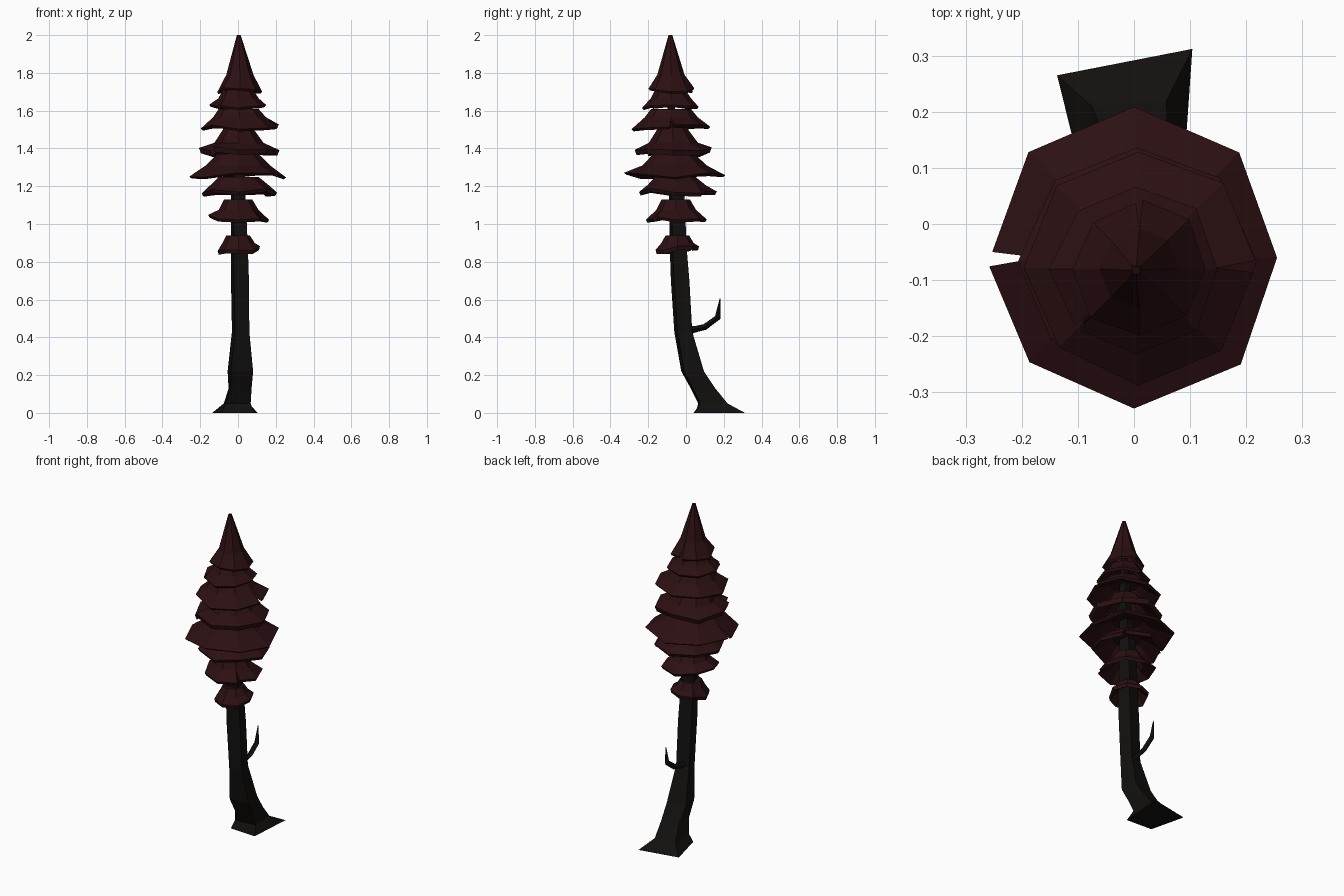
import bpy, math, random

if "Cube" in bpy.data.objects:
    bpy.data.objects.remove(bpy.data.objects["Cube"])

random.seed(4)


def material(name, color):
    m = bpy.data.materials.new(name)
    m.diffuse_color = (*color, 1)
    m.use_nodes = True
    m.node_tree.nodes["Principled BSDF"].inputs["Base Color"].default_value = m.diffuse_color
    return m


BARK = material("bark", (0.006, 0.005, 0.004))
LEAF = material("foliage", (0.025, 0.005, 0.006))


def add_mesh(name, verts, faces, mat):
    me = bpy.data.meshes.new(name)
    me.from_pydata(verts, [], faces)
    me.materials.append(mat)
    ob = bpy.data.objects.new(name, me)
    bpy.context.collection.objects.link(ob)
    return ob


def loft(name, rings, mat):
    """Skin a list of equal-length closed rings, with both ends capped."""
    n = len(rings[0])
    verts = [p for r in rings for p in r]
    faces = [(k * n + i, k * n + (i + 1) % n, (k + 1) * n + (i + 1) % n, (k + 1) * n + i)
             for k in range(len(rings) - 1) for i in range(n)]
    last = (len(rings) - 1) * n
    faces += [tuple(reversed(range(n))), tuple(range(last, last + n))]
    return add_mesh(name, verts, faces, mat)


def square_ring(z, x0, x1, y0, y1, twist):
    """Four-sided ring, twisted inside the given x and y limits."""
    ang = [math.radians(225 + twist + 90 * i) for i in range(4)]
    s = max(abs(math.cos(a)) for a in ang)
    return [((x0 + x1) / 2 + (x1 - x0) / 2 * math.cos(a) / s,
             (y0 + y1) / 2 + (y1 - y0) / 2 * math.sin(a) / s, z) for a in ang]


# Trunk: skewed square foot, leaning then straightening upward
foot = [(-0.084, 0.05, 0), (0.085, 0.04, 0), (0.104, 0.312, 0), (-0.137, 0.265, 0)]
trunk_rings = [foot] + [square_ring(*r) for r in [
    (0.05, -0.075, 0.067, 0.065, 0.22, 4),
    (0.13, -0.05, 0.072, 0.025, 0.155, 6),
    (0.22, -0.055, 0.08, -0.025, 0.095, 8),
    (0.43, -0.032, 0.06, -0.062, 0.033, 12),
    (0.70, -0.037, 0.058, -0.08, 0.018, 12),
    (0.88, -0.038, 0.052, -0.086, 0.003, 12),
    (1.15, -0.036, 0.04, -0.09, -0.008, 10),
    (1.50, -0.026, 0.03, -0.1, -0.05, 10),
    (1.80, -0.012, 0.015, -0.095, -0.07, 10)]]
loft("trunk", trunk_rings, BARK)

# Dead branch: bent twig on the back of the trunk
path = [(0.0, 0.435, 0.028), (0.045, 0.442, 0.017), (0.10, 0.455, 0.016),
        (0.168, 0.505, 0.016), (0.18, 0.605, 0.002)]
branch_rings = []
for k, (y, z, r) in enumerate(path):
    a, b = path[max(k - 1, 0)], path[min(k + 1, len(path) - 1)]
    t = math.atan2(b[1] - a[1], b[0] - a[0])
    branch_rings.append([(0.01 + r * math.cos(q), y - r * math.sin(q) * math.sin(t),
                          z + r * math.sin(q) * math.cos(t))
                         for q in (math.tau * i / 4 for i in range(4))])
loft("dead_branch", branch_rings, BARK)


def foliage_tier(name, cx, cy, top, mid, rim, lip, seam, sides=8):
    """Hollow flared skirt wrapped round the trunk, left open at one seam.
    top, mid and rim are (z, radius) pairs; lip is the rim thickness."""
    ax, ay = -0.002, -0.085 + max(0, 1.7 - top[0]) * 0.05
    profile = [(top[0], min(0.03, top[1])), top, mid, rim,
               (rim[0] - lip, rim[1] * 0.95),
               (mid[0] - 0.02, mid[1] * 0.88),
               (top[0] - 0.02, top[1] * 0.75),
               (top[0] - 0.02, min(0.03, top[1] * 0.5))]
    rows = len(profile)
    verts = []
    for i in range(sides + 1):
        ring_end = i in (0, sides)
        dz, dr = random.uniform(-0.014, 0.014), random.uniform(0.95, 1.03)
        for k, (z, r) in enumerate(profile):
            edge = k in (3, 4)
            a = math.radians(seam + 360 * i / sides)
            if edge and ring_end:
                a += 0.06 if i == 0 else -0.04
            if edge:
                z, r = z + dz, r * dr
            # crowns follow the trunk line, rims use the tier centre
            w = 1.0 if 2 <= k <= 5 else 0.5
            x0, y0 = ax + (cx - ax) * w, ay + (cy - ay) * w
            verts.append((x0 + r * math.cos(a), y0 + r * math.sin(a), z))
    faces = [(i * rows + k, i * rows + k + 1, (i + 1) * rows + k + 1, (i + 1) * rows + k)
             for i in range(sides) for k in range(rows - 1)]
    add_mesh(name, verts, faces, LEAF)


# Foliage tiers, from the pointed crown down
tiers = [
    (0.010, -0.080, (2.00, 0.010), (1.79, 0.072), (1.71, 0.122), 0.010, 90),
    (0.003, -0.080, (1.71, 0.080), (1.665, 0.107), (1.62, 0.152), 0.012, 225),
    (0.008, -0.078, (1.61, 0.105), (1.565, 0.140), (1.515, 0.210), 0.012, 0),
    (0.005, -0.067, (1.51, 0.075), (1.43, 0.130), (1.395, 0.212), 0.028, 225),
    (0.000, -0.060, (1.37, 0.110), (1.31, 0.170), (1.26, 0.262), 0.010, 180),
    (0.008, -0.050, (1.25, 0.105), (1.205, 0.155), (1.175, 0.208), 0.018, 45),
    (0.003, -0.052, (1.13, 0.075), (1.075, 0.105), (1.035, 0.163), 0.015, 315),
    (0.003, -0.045, (0.94, 0.062), (0.90, 0.085), (0.87, 0.114), 0.020, 135)]
for i, t in enumerate(tiers):
    foliage_tier(f"foliage_tier_{i + 1}", *t)
